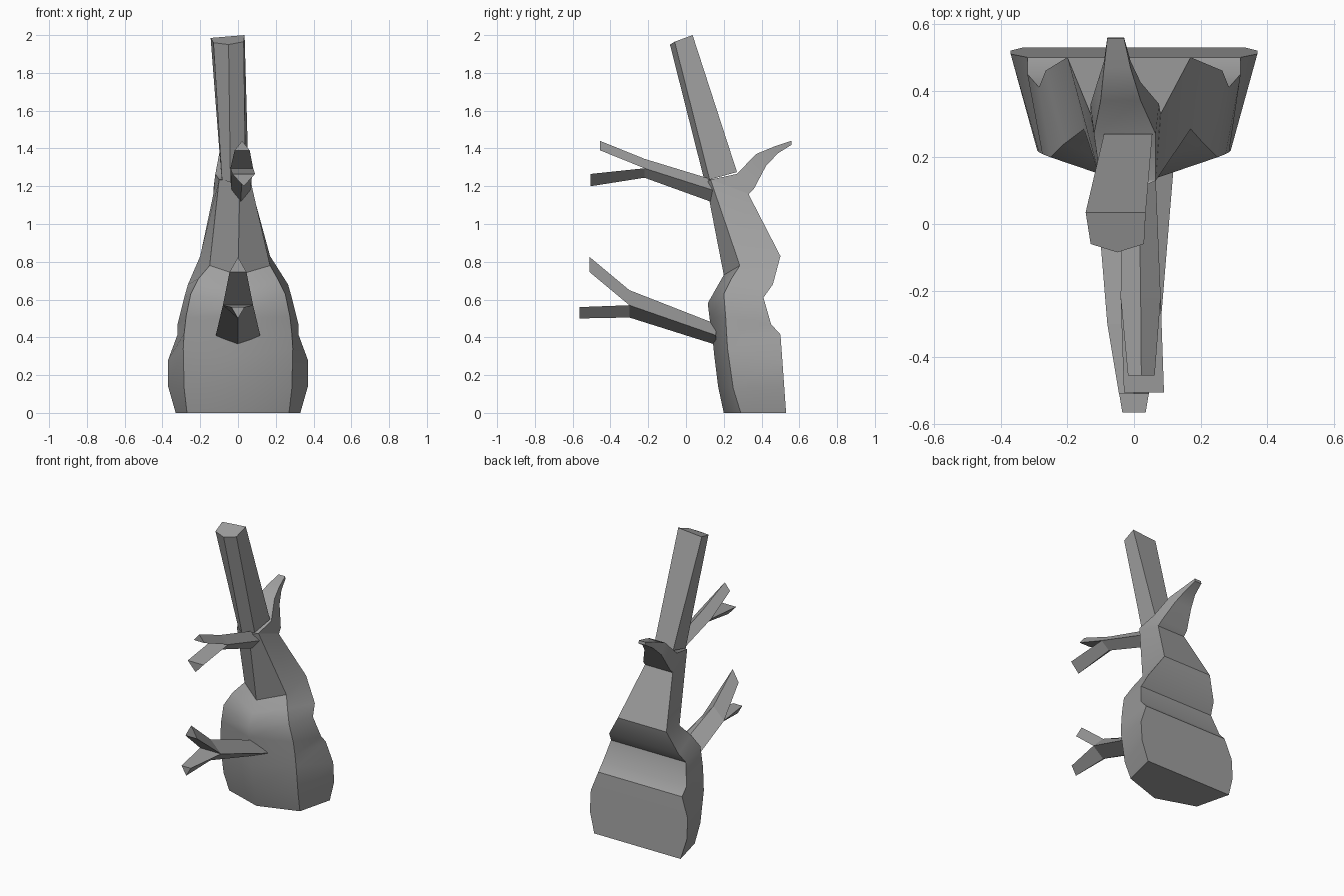
import bpy, bmesh, math
from mathutils import Vector

cube = bpy.data.objects.get("Cube")
if cube:
    bpy.data.objects.remove(cube, do_unlink=True)

grey = bpy.data.materials.new("grey_wood")
grey.use_nodes = True
colour = (0.35, 0.35, 0.35, 1)
grey.diffuse_color = colour
grey.node_tree.nodes["Principled BSDF"].inputs["Base Color"].default_value = colour


def loft(name, rings, angle=35):
    """Skin a list of equal-length rings and cap both ends."""
    bm = bmesh.new()
    loops = [[bm.verts.new(Vector(p)) for p in ring] for ring in rings]
    n = len(loops[0])
    for a, b in zip(loops, loops[1:]):
        for i in range(n):
            j = (i + 1) % n
            bm.faces.new((a[i], a[j], b[j], b[i]))
    bm.faces.new(loops[0])
    bm.faces.new(loops[-1])
    bmesh.ops.recalc_face_normals(bm, faces=bm.faces)
    mesh = bpy.data.meshes.new(name)
    bm.to_mesh(mesh)
    bm.free()
    mesh.materials.append(grey)
    obj = bpy.data.objects.new(name, mesh)
    bpy.context.collection.objects.link(obj)
    bpy.ops.object.select_all(action='DESELECT')
    obj.select_set(True)
    bpy.context.view_layer.objects.active = obj
    bpy.ops.object.shade_smooth_by_angle(angle=math.radians(angle))
    return obj


def trunk_ring(front, side, back):
    """Five-sided ring: front (x, y, z), side and back (left x, right x, y, z)."""
    sl, sr, sy, sz = side
    bl, br, by, bz = back
    return [front, (sr, sy, sz), (br, by, bz), (bl, by, bz), (sl, sy, sz)]


def even_ring(fy, fz, sx, sy, sz, bx, by, bz):
    return trunk_ring((0, fy, fz), (-sx, sx, sy, sz), (-bx, bx, by, bz))


# Swollen trunk, flat at the back and rounded at the front
loft("trunk", [
    even_ring(.20, 0, .27, .29, 0, .33, .53, 0),
    even_ring(.17, .14, .285, .25, .13, .37, .52, .14),
    even_ring(.15, .30, .29, .22, .34, .37, .51, .28),
    even_ring(.14, .40, .285, .215, .42, .32, .50, .415),
    even_ring(.125, .50, .275, .21, .51, .32, .45, .47),
    even_ring(.115, .58, .25, .20, .63, .285, .41, .61),
    even_ring(.16, .66, .21, .24, .71, .265, .46, .68),
    trunk_ring((0, .20, .73), (-.15, .17, .285, .78), (-.20, .17, .50, .83)),
    trunk_ring((.01, .105, 1.22), (-.10, .065, .13, 1.235), (-.13, .08, .33, 1.16)),
])

# Broken splinter curling up behind the trunk top
loft("back_splinter", [
    [(l, ty, tz), (r, ty, tz), (r2, by, bz), (l2, by, bz)]
    for l, r, ty, tz, l2, r2, by, bz in (
        (-.10, .065, .13, 1.235, -.13, .08, .33, 1.155),
        (-.12, .065, .27, 1.265, -.13, .075, .36, 1.187),
        (-.10, .02, .37, 1.37, -.11, .02, .425, 1.31),
        (-.09, -.01, .467, 1.41, -.09, -.01, .488, 1.375),
        (-.08, -.03, .557, 1.44, -.08, -.03, .56, 1.42))
])

# Leaning five-sided stem
loft("upper_stem", [
    [(-.04, .10, 1.22), (.04, .125, 1.235), (.055, .27, 1.275),
     (-.09, .27, 1.275), (-.085, .125, 1.235)],
    [(-.05, -.085, 1.95), (.03, -.06, 1.965), (.035, .035, 2),
     (-.145, .035, 1.985), (-.13, -.06, 1.96)],
], 20)


def forked_branch(name, base, fork, up_tip, low_tip):
    """Stations are (x, half width, y, bottom z, side z, top z)."""
    def ring(s, top=True, bottom=True):
        x, w, y, lo, mid, hi = s
        points = [(x - w, y, mid), (x + w, y, mid)]
        if bottom:
            points.insert(1, (x, y, lo))
        if top:
            points.append((x, y, hi))
        return points
    loft(name, [ring(base), ring(fork)], 50)
    loft(name + "_upper_prong", [ring(s, bottom=False) for s in (fork, up_tip)], 50)
    loft(name + "_lower_prong", [ring(s, top=False) for s in (fork, low_tip)], 50)


# Two forked branches reaching forward
forked_branch("lower_branch",
              (0, .118, .16, .36, .41, .47), (0, .08, -.30, .505, .57, .65),
              (0, .045, -.51, .74, .745, .825), (0, .035, -.565, .50, .56, .56))
forked_branch("upper_branch",
              (.015, .05, .14, 1.115, 1.18, 1.235), (.02, .06, -.22, 1.245, 1.295, 1.345),
              (.022, .04, -.455, 1.39, 1.39, 1.44), (.03, .06, -.505, 1.20, 1.265, 1.27))
